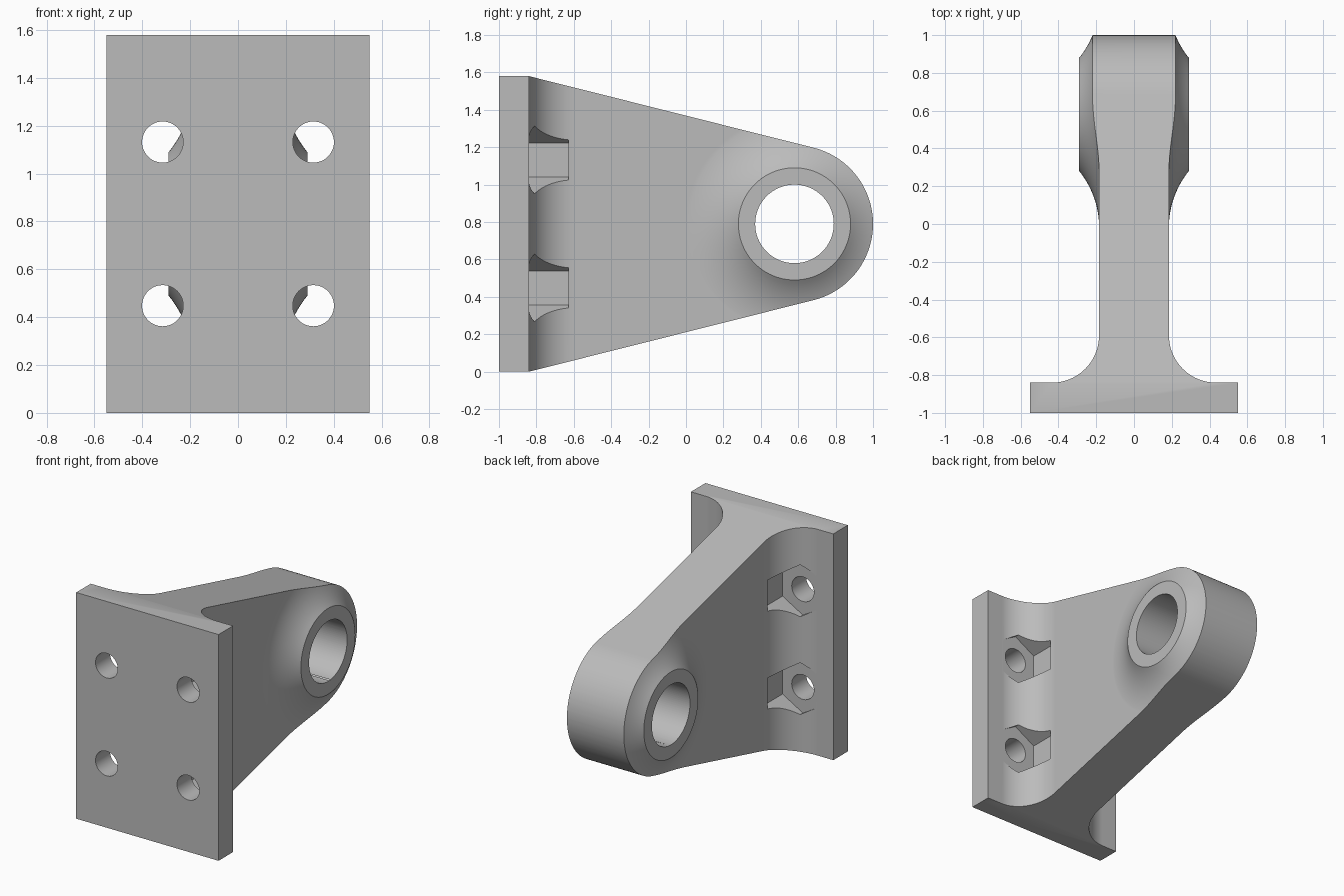
import bpy, bmesh
from math import sin, cos, pi, sqrt, atan2, acos
from mathutils import Vector

if "Cube" in bpy.data.objects:
    bpy.data.objects.remove(bpy.data.objects["Cube"])

# Main dimensions
HALF_W, HEIGHT, MID = 0.55, 1.58, 0.79
PLATE_Y, WEB_X, FILLET = -0.84, 0.185, 0.25
EYE_Y, EYE_R, BORE_R, BOSS_X, BOSS_R = 0.58, 0.42, 0.21, 0.29, 0.30
BOLT_X, BOLT_DZ = 0.315, 0.342

metal = bpy.data.materials.new("grey metal")
metal.use_nodes = True
metal.diffuse_color = (0.5, 0.5, 0.5, 1)
metal.node_tree.nodes["Principled BSDF"].inputs["Base Color"].default_value = (0.5, 0.5, 0.5, 1)


def finish(name, bm):
    bmesh.ops.recalc_face_normals(bm, faces=bm.faces)
    mesh = bpy.data.meshes.new(name)
    bm.to_mesh(mesh)
    bm.free()
    mesh.materials.append(metal)
    obj = bpy.data.objects.new(name, mesh)
    bpy.context.collection.objects.link(obj)
    return obj


def prism(name, points, offset):
    """Extrude a closed 3D outline along offset."""
    bm = bmesh.new()
    face = bm.faces.new([bm.verts.new(p) for p in points])
    ext = bmesh.ops.extrude_face_region(bm, geom=[face])
    verts = [v for v in ext["geom"] if isinstance(v, bmesh.types.BMVert)]
    bmesh.ops.translate(bm, verts=verts, vec=Vector(offset))
    return finish(name, bm)


def ring(radius, count, start=0.0):
    return [(radius * cos(start + 2 * pi * i / count),
             radius * sin(start + 2 * pi * i / count)) for i in range(count)]


def combine(target, tool, operation):
    """Apply a boolean and discard the tool."""
    mod = target.modifiers.new("combine", "BOOLEAN")
    mod.operation, mod.solver, mod.object = operation, "EXACT", tool
    bpy.ops.object.select_all(action="DESELECT")
    bpy.context.view_layer.objects.active = target
    target.select_set(True)
    bpy.ops.object.modifier_apply(modifier=mod.name)
    bpy.data.objects.remove(tool)


# Plate and web: half plan with fillet, mirrored across x
half = [(HALF_W, -1), (HALF_W, PLATE_Y)]
for i in range(25):
    a = pi / 2 * i / 24
    half.append((WEB_X + FILLET * (1 - sin(a)), PLATE_Y + FILLET * (1 - cos(a))))
half.append((WEB_X, 1.2))
plan = half + [(-x, y) for x, y in reversed(half)]
bracket = prism("mounting_bracket", [(x, y, 0) for x, y in plan], (0, 0, HEIGHT))

# Boss: flared profile spun about the bore axis
flare_r, curve_r = 0.60, 0.48
side = [(BOSS_X, 0), (BOSS_X, BOSS_R)]
for i in range(1, 17):
    r = BOSS_R + (flare_r - BOSS_R) * i / 16
    side.append((WEB_X - 0.0005 + curve_r - sqrt(curve_r ** 2 - (flare_r - r) ** 2), r))
profile = side + [(-x, r) for x, r in reversed(side)]
bm = bmesh.new()
verts = [bm.verts.new((x, EYE_Y, MID + r)) for x, r in profile]
edges = [bm.edges.new(pair) for pair in zip(verts, verts[1:])]
bmesh.ops.spin(bm, geom=verts + edges, cent=(0, EYE_Y, MID), axis=(1, 0, 0),
               angle=2 * pi, steps=96, use_duplicate=False)
bmesh.ops.remove_doubles(bm, verts=bm.verts, dist=0.0001)
combine(bracket, finish("boss", bm), "UNION")

# Side outline: tapered edges tangent to the rounded end
dy, dz = PLATE_Y - EYE_Y, HEIGHT - MID
tangent = atan2(dz, dy) - acos(EYE_R / sqrt(dy * dy + dz * dz))
outline = [(-1.1, 0), (PLATE_Y, 0)]
for i in range(65):
    a = -tangent + 2 * tangent * i / 64
    outline.append((EYE_Y + EYE_R * cos(a), MID + EYE_R * sin(a)))
outline += [(PLATE_Y, HEIGHT), (-1.1, HEIGHT)]
combine(bracket, prism("outline", [(-1, y, z) for y, z in outline], (2, 0, 0)), "INTERSECT")

# Bore through the boss
bore = [(-1, EYE_Y + u, MID + v) for u, v in ring(BORE_R, 96)]
combine(bracket, prism("bore", bore, (2, 0, 0)), "DIFFERENCE")

# Bolt holes and hexagonal nut pockets
for sx in (-1, 1):
    for sz in (-1, 1):
        cx, cz = sx * BOLT_X, MID + sz * BOLT_DZ
        hexagon = [(cx + u, PLATE_Y + 0.0005, cz + v) for u, v in ring(0.181, 6, pi / 6)]
        combine(bracket, prism("nut_pocket", hexagon, (0, 0.21, 0)), "DIFFERENCE")
        hole = [(cx + u, -1.1, cz + v) for u, v in ring(0.086, 48)]
        combine(bracket, prism("bolt_hole", hole, (0, 0.4, 0)), "DIFFERENCE")

# Smooth shading with crisp edges
bpy.ops.object.select_all(action="DESELECT")
bpy.context.view_layer.objects.active = bracket
bracket.select_set(True)
bpy.ops.object.shade_smooth_by_angle(angle=pi / 9)
weighted = bracket.modifiers.new("weighted_normals", "WEIGHTED_NORMAL")
weighted.keep_sharp = True
